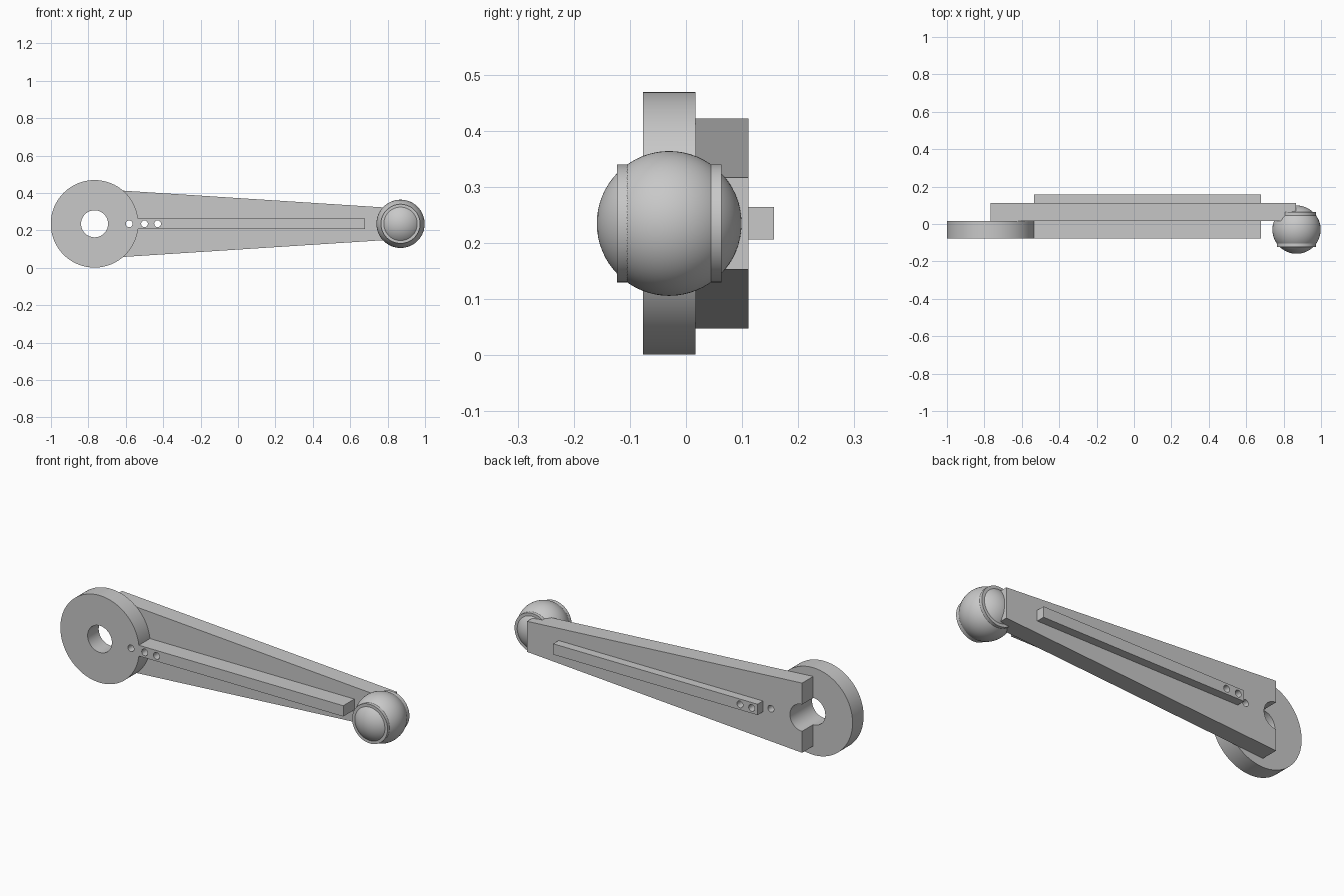
import bpy, bmesh, math

cube = bpy.data.objects.get("Cube")
if cube:
    bpy.data.objects.remove(cube, do_unlink=True)

MID = 0.235        # height of the centre line
HUB_X = -0.767     # hub and bore axis
BALL_X = 0.869     # knob axis

grey = bpy.data.materials.new("plain grey")
grey.use_nodes = True
grey.diffuse_color = (0.58, 0.58, 0.58, 1)
grey.node_tree.nodes["Principled BSDF"].inputs["Base Color"].default_value = grey.diffuse_color


def activate(ob):
    bpy.ops.object.select_all(action='DESELECT')
    ob.select_set(True)
    bpy.context.view_layer.objects.active = ob


def prism(name, outline, y0, y1):
    """Extrude an (x, z) outline from y0 to y1."""
    bm = bmesh.new()
    face = bm.faces.new([bm.verts.new((x, y0, z)) for x, z in outline])
    ext = bmesh.ops.extrude_face_region(bm, geom=[face])["geom"]
    verts = [v for v in ext if isinstance(v, bmesh.types.BMVert)]
    bmesh.ops.translate(bm, vec=(0, y1 - y0, 0), verts=verts)
    bmesh.ops.recalc_face_normals(bm, faces=bm.faces)
    mesh = bpy.data.meshes.new(name)
    bm.to_mesh(mesh)
    bm.free()
    mesh.materials.append(grey)
    ob = bpy.data.objects.new(name, mesh)
    bpy.context.collection.objects.link(ob)
    return ob


def disc(name, x, radius, y0, y1, sides=96):
    ring = [(x + radius * math.cos(math.tau * i / sides),
             MID + radius * math.sin(math.tau * i / sides)) for i in range(sides)]
    return prism(name, ring, y0, y1)


def cut(ob, cutters):
    activate(ob)
    for c in cutters:
        mod = ob.modifiers.new("hole", 'BOOLEAN')
        mod.operation = 'DIFFERENCE'
        mod.solver = 'EXACT'
        mod.object = c
        bpy.ops.object.modifier_apply(modifier=mod.name)


def smooth(ob):
    activate(ob)
    bpy.ops.object.shade_smooth_by_angle(angle=math.radians(30))


# Round hub, tapered arm and the rib that runs through the arm
hub = disc("hub", HUB_X, 0.234, -0.077, 0.017)
arm = prism("arm", [(HUB_X, MID - 0.187), (0.866, MID - 0.082),
                    (0.866, MID + 0.082), (HUB_X, MID + 0.187)], 0.017, 0.111)
rib = prism("rib", [(-0.535, MID - 0.029), (0.679, MID - 0.029),
                    (0.679, MID + 0.029), (-0.535, MID + 0.029)], -0.077, 0.157)

# Bore and the three pin holes
bore = disc("bore_cutter", HUB_X, 0.072, -0.3, 0.3)
pins = [disc("pin_cutter", x, 0.018, -0.3, 0.3, 32) for x in (-0.582, -0.5, -0.43)]
cut(hub, [bore, pins[0]])
cut(arm, [bore] + pins)
cut(rib, pins[1:])
for c in [bore] + pins:
    bpy.data.objects.remove(c, do_unlink=True)

# Ball knob with a collar standing out at each end
collar = disc("knob_collar", BALL_X, 0.105, -0.123, 0.063)
bpy.ops.mesh.primitive_uv_sphere_add(segments=64, ring_count=32, radius=0.129,
                                     location=(BALL_X, -0.03, MID),
                                     rotation=(math.pi / 2, 0, 0))
ball = bpy.context.object
ball.name = "knob_ball"
ball.data.materials.append(grey)

for ob in (hub, arm, rib, collar, ball):
    smooth(ob)
